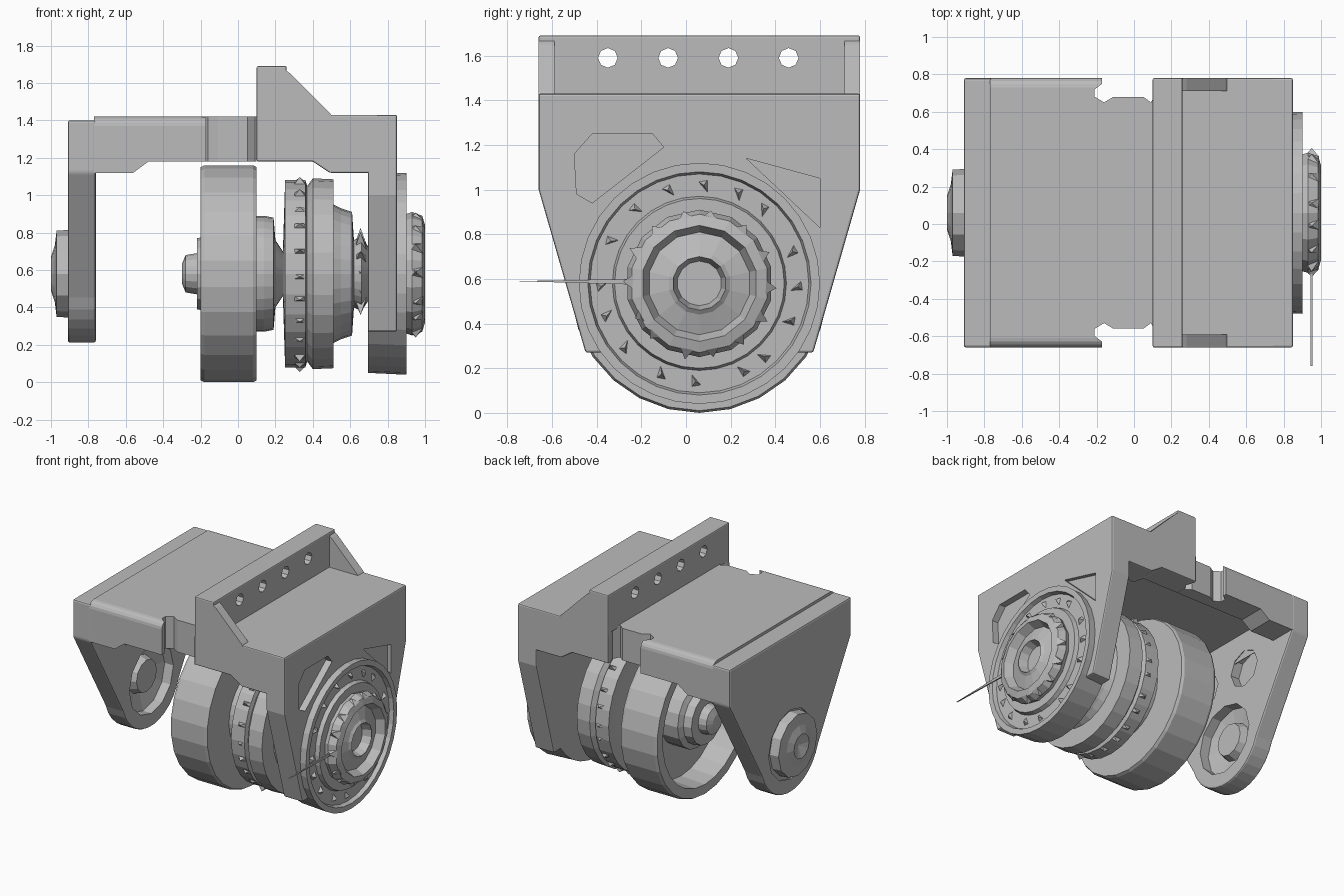
import bpy, bmesh, math, random
from mathutils import Vector

if "Cube" in bpy.data.objects:
    bpy.data.objects.remove(bpy.data.objects["Cube"], do_unlink=True)

random.seed(4)
CY, CZ = 0.06, 0.58          # wheel axis
FRONT, BACK = -0.66, 0.78    # housing ends

grey = bpy.data.materials.new("plain grey")
grey.use_nodes = True
grey.diffuse_color = (0.5, 0.5, 0.5, 1)
grey.node_tree.nodes["Principled BSDF"].inputs["Base Color"].default_value = (0.5, 0.5, 0.5, 1)


def finish(name, bm):
    bmesh.ops.recalc_face_normals(bm, faces=bm.faces[:])
    mesh = bpy.data.meshes.new(name)
    bm.to_mesh(mesh)
    bm.free()
    mesh.materials.append(grey)
    ob = bpy.data.objects.new(name, mesh)
    bpy.context.collection.objects.link(ob)
    return ob


def prism(name, pts, axis, lo, hi, bevel=0):
    """Extrude a 2D outline along an axis."""
    place = {"x": lambda a, b, t: (t, a, b),
             "y": lambda a, b, t: (a, t, b),
             "z": lambda a, b, t: (a, b, t)}[axis]
    bm = bmesh.new()
    face = bm.faces.new([bm.verts.new(place(a, b, lo)) for a, b in pts])
    ext = bmesh.ops.extrude_face_region(bm, geom=[face])
    moved = [v for v in ext["geom"] if isinstance(v, bmesh.types.BMVert)]
    bmesh.ops.translate(bm, verts=moved, vec=Vector(place(0, 0, hi - lo)))
    ob = finish(name, bm)
    if bevel:
        mod = ob.modifiers.new("soft edges", "BEVEL")
        mod.width, mod.segments, mod.limit_method = bevel, 2, "ANGLE"
    return ob


def box(name, x0, x1, y0, y1, z0, z1, bevel=0):
    return prism(name, [(x0, y0), (x1, y0), (x1, y1), (x0, y1)], "z", z0, z1, bevel)


def circle(y, z, r, n=24, start=-90.0, end=270.0):
    steps = n if end - start >= 360 else n - 1
    return [(y + r * math.cos(math.radians(start + (end - start) * i / steps)),
             z + r * math.sin(math.radians(start + (end - start) * i / steps))) for i in range(n)]


def arch(y0, y1, z0, z1, r):
    """Outline with rounded upper corners."""
    return ([(y0, z0), (y1, z0)] + circle(y1 - r, z1 - r, r, 5, 0, 90)
            + circle(y0 + r, z1 - r, r, 5, 90, 180))


def lathe(name, profile, n=28):
    """Turn an (x, radius) profile about the wheel axis."""
    bm = bmesh.new()
    rings = []
    for x, r in profile:
        if r == 0:
            rings.append([bm.verts.new((x, CY, CZ))] * n)
        else:
            rings.append([bm.verts.new((x, y, z)) for y, z in circle(CY, CZ, r, n)])
    for a, b in zip(rings, rings[1:]):
        for i in range(n):
            j = (i + 1) % n
            bm.faces.new(list(dict.fromkeys((a[i], a[j], b[j], b[i]))))
    return finish(name, bm)


def cut(target, cutter):
    cutter.hide_render = True
    cutter.hide_set(True)
    cutter.display_type = "WIRE"
    mod = target.modifiers.new("cut", "BOOLEAN")
    mod.operation, mod.solver, mod.object = "DIFFERENCE", "EXACT", cutter


# Housing: rounded cover and square block, both hollow below
cover = prism("housing_cover", arch(FRONT, BACK, 1.12, 1.42, 0.05), "x", -0.77, 0.1)
cut(cover, prism("cover_step_cutter", [(-0.56, 1.0), (-0.56, 1.12), (-0.48, 1.18), (0.2, 1.18), (0.2, 1.0)],
                 "y", -1, 1))
block = prism("housing_block", [(0.1, 1.18), (0.4, 1.18), (0.49, 1.12), (0.75, 1.12), (0.75, 1.43),
                                (0.1, 1.43)], "y", FRONT, BACK, 0.008)
hollow = prism("housing_hollow", arch(FRONT + 0.2, BACK - 0.2, 1.0, 1.32, 0.1), "x", -0.765, 0.705)
cut(cover, hollow)
cut(block, hollow)
for name, edge, s in (("front", FRONT, 1), ("back", BACK, -1)):
    outline = [(-0.17, edge - s * 0.1), (-0.17, edge + s * 0.03), (-0.21, edge + s * 0.06),
               (-0.21, edge + s * 0.1), (-0.16, edge + s * 0.13), (-0.11, edge + s * 0.1),
               (0.05, edge + s * 0.1), (0.09, edge + s * 0.13), (0.12, edge + s * 0.08),
               (0.1, edge + s * 0.03), (0.1, edge - s * 0.1)]
    notch = prism(name + "_notch_cutter", outline, "z", 1.0, 1.6)
    cut(cover, notch)
    cut(block, notch)

# Upright rib with mounting holes and end gussets
rib = box("upright_rib", 0.1, 0.26, FRONT, BACK, 1.4, 1.69, 0.008)
for i in range(4):
    cut(rib, prism("rib_hole_cutter", circle(-0.35 + 0.27 * i, 1.59, 0.044, 8), "x", 0, 0.4))
for name, y0, y1 in (("front", FRONT, -0.59), ("back", 0.71, BACK)):
    prism(name + "_gusset", [(0.24, 1.4), (0.52, 1.4), (0.49, 1.44), (0.28, 1.65), (0.24, 1.68)], "y", y0, y1)

# Narrow side plate with pivot hub
narrow = prism("narrow_side_plate", [(FRONT, 1.4), (FRONT, 1.12)]
               + circle(CY, 0.56, 0.35, 14, 198, 342) + [(BACK, 1.12), (BACK, 1.4)],
               "x", -0.91, -0.76, 0.012)
cut(narrow, prism("pivot_hole_cutter", circle(CY, 0.57, 0.26, 12), "x", -1, -0.7))
for y in (-0.15, 0.27):
    cut(narrow, prism("inner_pocket_cutter", circle(y, 1.04, 0.14, 8), "x", -0.83, -0.7))
lathe("pivot_hub", [(-0.8, 0), (-0.8, 0.12), (-0.86, 0.14), (-0.83, 0.27), (-0.9, 0.27), (-0.9, 0.235),
                    (-0.97, 0.23), (-0.98, 0.15), (-1.0, 0.09), (-0.97, 0)], 12)

# Wide side plate with pockets and round boss
wide = prism("wide_side_plate", [(FRONT, 1.43), (FRONT, 1.0), (-0.45, 0.27), (0.57, 0.27),
                                 (BACK, 1.0), (BACK, 1.43)], "x", 0.695, 0.85, 0.01)
cut(wide, prism("octagon_pocket_cutter", [(-0.49, 0.98), (-0.42, 0.94), (-0.1, 1.19), (-0.15, 1.25),
                                          (-0.42, 1.25), (-0.5, 1.16)], "x", 0.8, 1))
cut(wide, prism("corner_pocket_cutter", [(0.27, 1.14), (0.6, 1.05), (0.6, 0.83)], "x", 0.82, 1))
lathe("round_boss", [(0.695, 0), (0.695, 0.53), (0.9, 0.54), (0.9, 0.5), (0.87, 0.49), (0.87, 0.39),
                     (0.9, 0.38), (0.9, 0.33), (0.88, 0)], 32)
lathe("outer_hub", [(0.87, 0.31), (0.93, 0.33), (0.985, 0.31), (1.0, 0.26), (0.94, 0.23),
                    (0.97, 0.14), (0.985, 0.12), (0.92, 0.1), (0.92, 0)], 14)

# Drive wheel, open on one side, and its hub
lathe("drive_wheel", [(0.1, 0), (0.1, 0.57), (0.08, 0.58), (-0.18, 0.58), (-0.2, 0.57),
                      (-0.2, 0.5), (0.0, 0.49), (0.0, 0)], 26)
lathe("wheel_hub", [(0.02, 0.24), (-0.14, 0.24), (-0.16, 0.2), (-0.22, 0.19), (-0.22, 0.11),
                    (-0.28, 0.1), (-0.3, 0.05), (-0.3, 0)], 16)

# Gear stack along the axle
lathe("gear_stack", [(0.05, 0), (0.09, 0.31), (0.14, 0.31), (0.19, 0.3), (0.2, 0.18), (0.24, 0.12),
                     (0.25, 0.44), (0.25, 0.5), (0.36, 0.5), (0.37, 0.47), (0.4, 0.51), (0.51, 0.505),
                     (0.51, 0.37), (0.55, 0.35), (0.61, 0.33), (0.62, 0.18), (0.66, 0.2), (0.7, 0.14),
                     (0.72, 0)], 28)


def teeth(name, x0, x1, r0, r1, count, width):
    """Pointed teeth placed around the axle, joined in one mesh."""
    bm = bmesh.new()
    for i in range(count):
        a = math.tau * (i + random.uniform(-0.15, 0.15)) / count
        tip = r0 + (r1 - r0) * random.uniform(0.4, 1)
        pts = [(x0, r0, -width), (x0, r0, width), (x1, r0, width), (x1, r0, -width),
               ((x0 + x1) / 2, tip, 0)]
        v = [bm.verts.new((x, CY + r * math.cos(a + t), CZ + r * math.sin(a + t))) for x, r, t in pts]
        bm.faces.new(v[:4])
        for k in range(4):
            bm.faces.new((v[k], v[(k + 1) % 4], v[4]))
    finish(name, bm)


teeth("gear_teeth", 0.3, 0.36, 0.495, 0.535, 24, 0.03)
teeth("outer_hub_teeth", 0.91, 0.99, 0.3, 0.36, 14, 0.1)
teeth("axle_collar_teeth", 0.62, 0.69, 0.15, 0.26, 12, 0.15)

# Chipped blocks on the face of the boss
bm = bmesh.new()
for i in range(16):
    a = math.tau * (i + random.uniform(-0.2, 0.2)) / 16
    ring = [bm.verts.new((0.86, CY + r * math.cos(a + t), CZ + r * math.sin(a + t)))
            for r, t in ((0.4, -0.06), (0.47, -0.04), (0.46, 0.07))]
    tip = bm.verts.new((0.9, CY + 0.44 * math.cos(a), CZ + 0.44 * math.sin(a)))
    bm.faces.new(ring)
    for k in range(3):
        bm.faces.new((ring[k], ring[(k + 1) % 3], tip))
finish("boss_chips", bm)

# Thin pointer reaching forward from the hub
prism("pointer", [(-0.76, 0.59), (-0.24, 0.575), (-0.24, 0.6)], "x", 0.945, 0.955)
